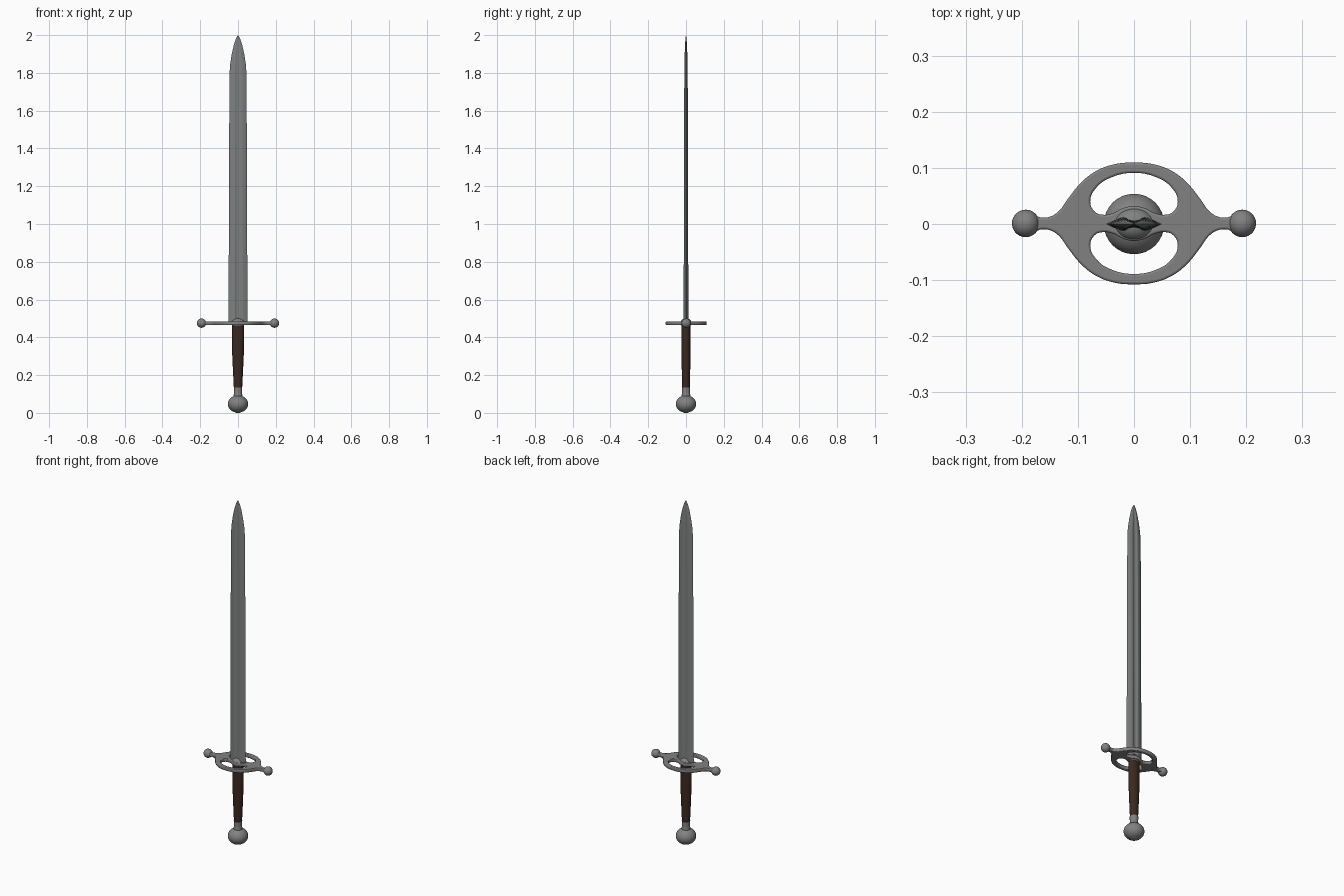
import bpy, bmesh, math
from mathutils import Vector

if "Cube" in bpy.data.objects:
    bpy.data.objects.remove(bpy.data.objects["Cube"])


def material(name, rgb):
    m = bpy.data.materials.new(name)
    m.diffuse_color = (*rgb, 1)
    m.use_nodes = True
    m.node_tree.nodes["Principled BSDF"].inputs["Base Color"].default_value = m.diffuse_color
    return m


steel = material("steel", (0.22, 0.22, 0.22))
blade_steel = material("blade steel", (0.21, 0.22, 0.22))
leather = material("dark brown leather", (0.042, 0.022, 0.014))


def smooth(ob, angle):
    bpy.ops.object.select_all(action='DESELECT')
    ob.select_set(True)
    bpy.context.view_layer.objects.active = ob
    bpy.ops.object.shade_smooth_by_angle(angle=math.radians(angle))


def loft(name, rings, mat, angle=40):
    """Skin a list of equal-length closed rings and cap both ends."""
    bm = bmesh.new()
    vs = [[bm.verts.new(p) for p in r] for r in rings]
    n = len(rings[0])
    for a, b in zip(vs, vs[1:]):
        for i in range(n):
            j = (i + 1) % n
            bm.faces.new((a[i], a[j], b[j], b[i]))
    bm.faces.new(vs[0][::-1])
    bm.faces.new(vs[-1])
    bmesh.ops.recalc_face_normals(bm, faces=bm.faces)
    me = bpy.data.meshes.new(name)
    bm.to_mesh(me)
    bm.free()
    ob = bpy.data.objects.new(name, me)
    bpy.context.collection.objects.link(ob)
    me.materials.append(mat)
    smooth(ob, angle)
    return ob


def ellipse(rx, ry, z, n=32):
    return [(rx * math.cos(2 * math.pi * i / n), ry * math.sin(2 * math.pi * i / n), z)
            for i in range(n)]


# Pommel: squashed ball running into a short neck
rings = []
for i in range(1, 19):
    a = math.pi * i / 21
    r = 0.054 * math.sin(a)
    rings.append(ellipse(r, r, 0.047 - 0.046 * math.cos(a)))
rings[0] = ellipse(0.009, 0.009, 0.0)
for r, z in ((0.024, 0.093), (0.022, 0.1), (0.022, 0.115), (0.0225, 0.135)):
    rings.append(ellipse(r, r, z))
loft("pommel", rings, steel)

# Grip: tapered oval handle
grip = [(0.022, 0.020, 0.13), (0.024, 0.021, 0.17), (0.028, 0.023, 0.25),
        (0.032, 0.024, 0.34), (0.033, 0.024, 0.40), (0.032, 0.023, 0.47)]
loft("grip", [ellipse(x, y, z) for x, y, z in grip], leather)

# Blade: lens section with a shallow central fuller, curved point
quarter = [(1, 0), (0.72, 0.55), (0.42, 1), (0.3, 0.95), (0.2, 0.65), (0, 0.5)]
half = quarter + [(-x, y) for x, y in quarter[-2::-1]]
section = half + [(x, -y) for x, y in half[-2:0:-1]]
stations = [(0.05, 0.0125, 0.48), (0.0485, 0.0115, 1.0), (0.0465, 0.010, 1.5),
            (0.045, 0.009, 1.8), (0.041, 0.008, 1.85), (0.033, 0.007, 1.9),
            (0.022, 0.005, 1.95), (0.012, 0.003, 1.98), (0.0008, 0.0004, 2.0)]
loft("blade", [[(x * w, y * t, z) for x, y in section] for w, t, z in stations],
     blade_steel, 30)

# Guard: flat plate with two side rings, as a filled outline with holes
def closed_spline(curve, pts):
    s = curve.splines.new('BEZIER')
    s.bezier_points.add(len(pts) - 1)
    s.use_cyclic_u = True
    s.resolution_u = 6
    for bp, (x, y) in zip(s.bezier_points, pts):
        bp.co = Vector((x, y, 0))
        bp.handle_left_type = bp.handle_right_type = 'AUTO'


cu = bpy.data.curves.new("guard", 'CURVE')
cu.dimensions = '2D'
cu.fill_mode = 'BOTH'
cu.extrude = 0.006
cu.bevel_depth = 0.004
cu.bevel_resolution = 2
cu.offset = -0.004
q = [(0.18, 0.013), (0.165, 0.0105), (0.15, 0.012), (0.135, 0.021), (0.117, 0.045),
     (0.095, 0.072), (0.07, 0.092), (0.037, 0.105), (0, 0.1085)]
top = q + [(-x, y) for x, y in q[-2::-1]]
closed_spline(cu, top + [(x, -y) for x, y in top[::-1]])
h = [(0, 0.031), (0.02, 0.027), (0.037, 0.0185), (0.055, 0.0155), (0.07, 0.021),
     (0.078, 0.04), (0.066, 0.065), (0.038, 0.083), (0, 0.09)]
hole = h + [(-x, y) for x, y in h[-2:0:-1]]
for s in (1, -1):
    closed_spline(cu, [(x, s * y) for x, y in hole])
guard = bpy.data.objects.new("guard", cu)
guard.location = (0, 0.001, 0.475)
bpy.context.collection.objects.link(guard)
cu.materials.append(steel)
bpy.ops.object.select_all(action='DESELECT')
guard.select_set(True)
bpy.context.view_layer.objects.active = guard
bpy.ops.object.convert(target='MESH')
smooth(bpy.context.view_layer.objects.active, 40)


# Balls at the guard ends and the domed collar at the blade root
def ball(name, loc, size):
    bpy.ops.mesh.primitive_uv_sphere_add(segments=32, ring_count=16, radius=1, location=loc)
    ob = bpy.context.object
    ob.name = name
    ob.scale = size
    ob.data.materials.append(steel)
    smooth(ob, 60)


for side, s in (("left", -1), ("right", 1)):
    ball("guard_ball_" + side, (s * 0.193, 0.001, 0.475), (0.0245,) * 3)
ball("collar", (0, 0, 0.475), (0.036, 0.029, 0.027))
